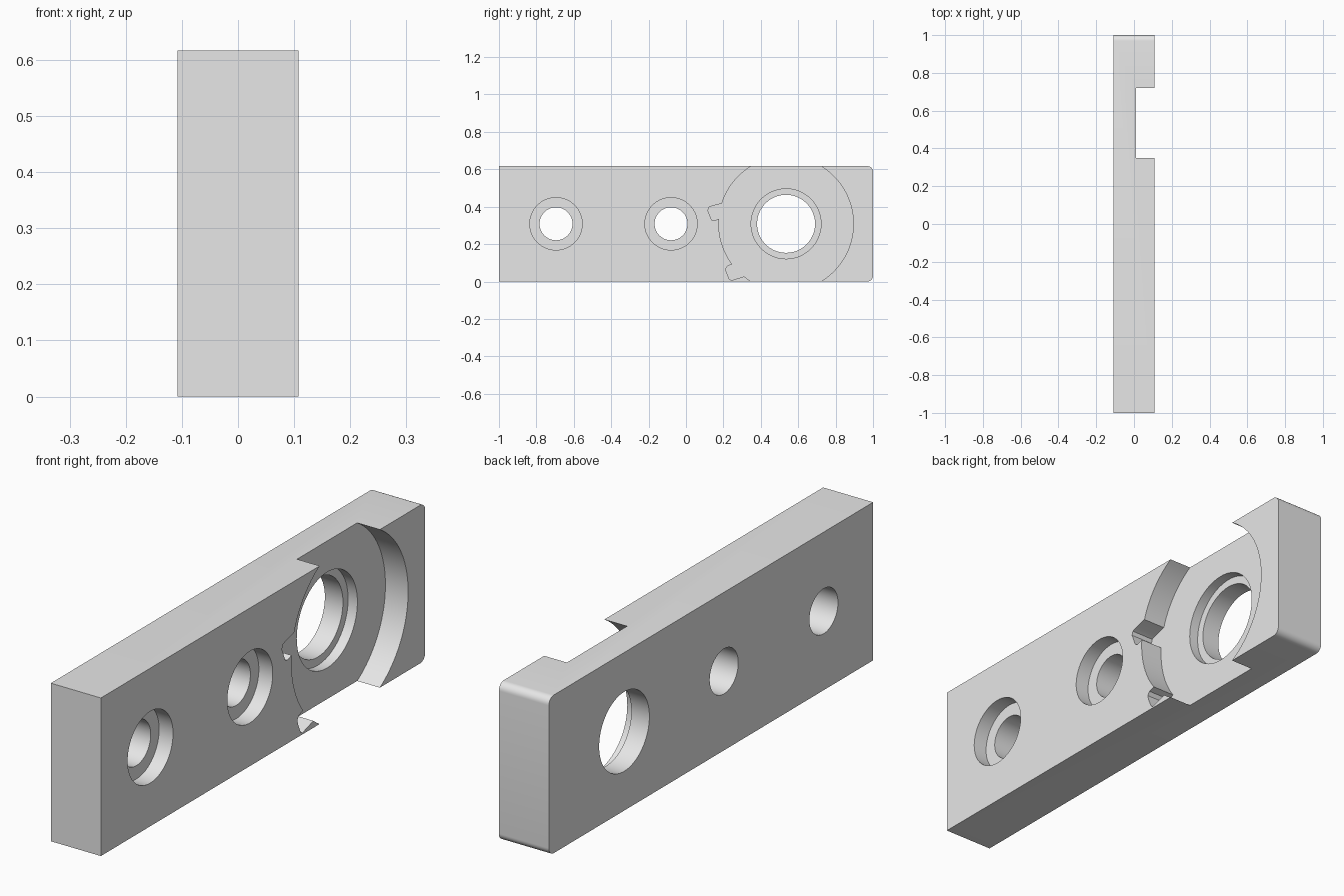
import bpy, bmesh
from math import sin, cos, pi

cube = bpy.data.objects.get("Cube")
if cube:
    bpy.data.objects.remove(cube)

HALF_X, HALF_Y, HEIGHT = 0.108, 1.0, 0.617
MID_Z = HEIGHT / 2
FLOOR_X = 0.01       # floor of the large pocket
BORE_Y = 0.535       # centre of the pocket and main bore

grey = bpy.data.materials.new("plain grey")
grey.use_nodes = True
grey.diffuse_color = (0.8, 0.8, 0.8, 1)
grey.node_tree.nodes["Principled BSDF"].inputs["Base Color"].default_value = (0.8, 0.8, 0.8, 1)


def prism(name, profile, x0, x1):
    """Extrude a (y, z) outline along x."""
    bm = bmesh.new()
    face = bm.faces.new([bm.verts.new((x0, y, z)) for y, z in profile])
    new = bmesh.ops.extrude_face_region(bm, geom=[face])["geom"]
    bmesh.ops.translate(bm, vec=(x1 - x0, 0, 0),
                        verts=[v for v in new if isinstance(v, bmesh.types.BMVert)])
    bmesh.ops.recalc_face_normals(bm, faces=bm.faces)
    mesh = bpy.data.meshes.new(name)
    bm.to_mesh(mesh)
    bm.free()
    mesh.materials.append(grey)
    obj = bpy.data.objects.new(name, mesh)
    bpy.context.collection.objects.link(obj)
    return obj


def arc(y, z, r, start=0, sweep=2 * pi, n=96):
    return [(y + r * cos(start + sweep * i / n), z + r * sin(start + sweep * i / n))
            for i in range(n)]


# Plate with two rounded corners at the back end
R = 0.03
outline = [(-HALF_Y, 0)]
outline += arc(HALF_Y - R, R, R, -pi / 2, pi / 2, 8) + [(HALF_Y, R)]
outline += arc(HALF_Y - R, HEIGHT - R, R, 0, pi / 2, 8) + [(HALF_Y - R, HEIGHT)]
outline += [(-HALF_Y, HEIGHT)]
plate = prism("mounting_plate", outline, -HALF_X, HALF_X)


def cut(name, profile, x0, x1=0.2):
    cutter = prism(name, profile, x0, x1)
    cutter.hide_render = True
    mod = plate.modifiers.new(name, 'BOOLEAN')
    mod.operation, mod.solver, mod.object = 'DIFFERENCE', 'EXACT', cutter
    bpy.context.view_layer.objects.active = plate
    bpy.ops.object.modifier_apply(modifier=name)
    bpy.data.objects.remove(cutter)


# Counterbored screw holes
for y in (-0.695, -0.08):
    cut("screw_hole", arc(y, MID_Z, 0.088), -0.2)
    cut("screw_counterbore", arc(y, MID_Z, 0.14), HALF_X - 0.06)

# Round pocket open at top and bottom, with a stepped bore
cut("pocket", arc(BORE_Y, MID_Z, 0.36, n=128), FLOOR_X)
cut("main_bore", arc(BORE_Y, MID_Z, 0.155), -0.2)
cut("bore_step", arc(BORE_Y, MID_Z, 0.187), FLOOR_X - 0.04)

# Two small notches on the pocket rim
cut("side_notch", [(0.30, 0.44), (0.19, 0.417), (0.137, 0.403), (0.122, 0.396),
                   (0.117, 0.38), (0.137, 0.33), (0.15, 0.325), (0.18, 0.336),
                   (0.30, 0.37)], FLOOR_X)
cut("lower_notch", [(0.40, 0.20), (0.254, 0.094), (0.222, 0.083), (0.212, 0.068),
                    (0.216, 0.05), (0.232, 0.012), (0.243, 0.006), (0.313, 0.028),
                    (0.40, 0.06)], FLOOR_X)

# Smooth round walls, crisp edges
bpy.ops.object.select_all(action='DESELECT')
plate.select_set(True)
bpy.context.view_layer.objects.active = plate
bpy.ops.object.shade_smooth_by_angle(angle=pi / 7)
